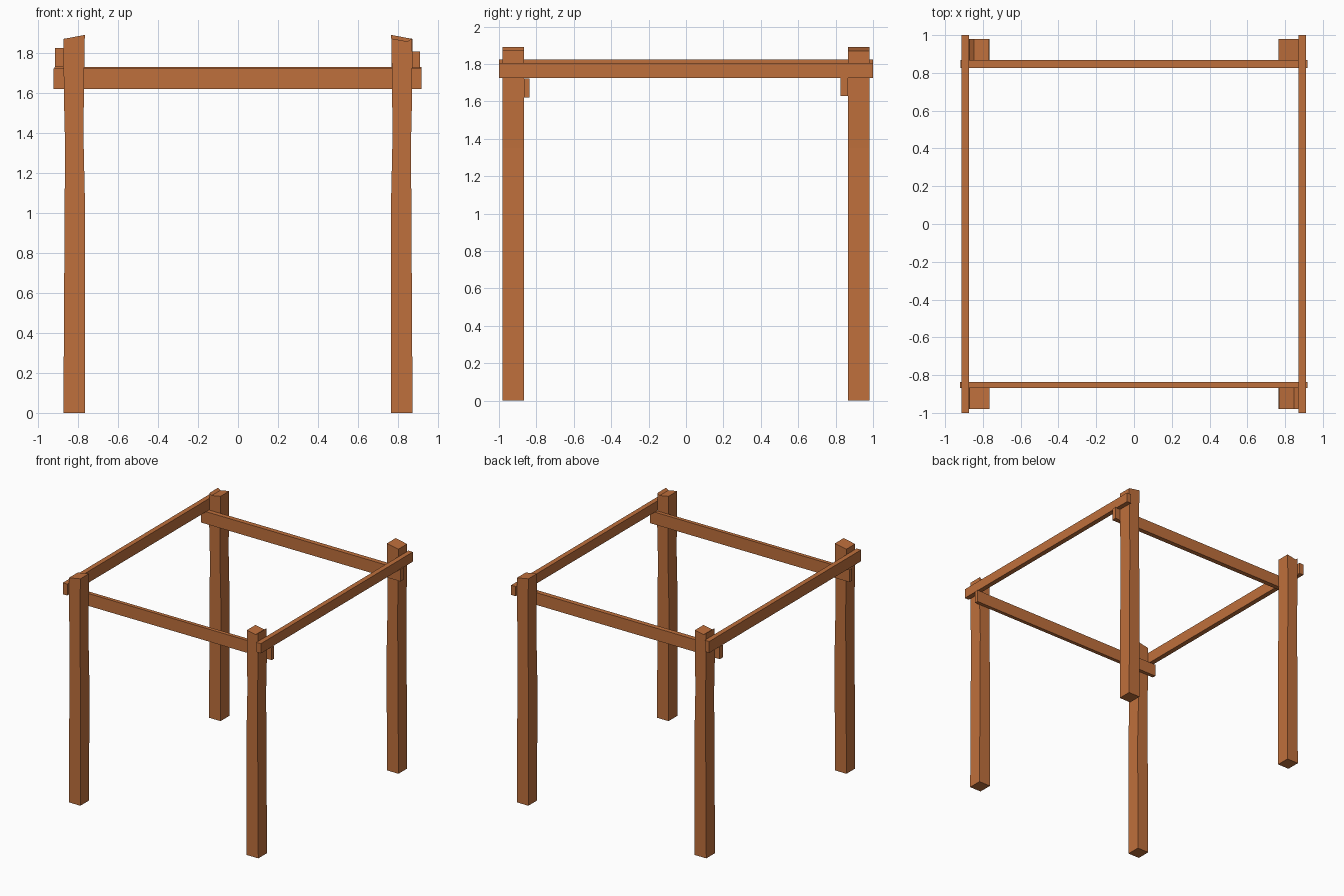
import bpy, bmesh

if "Cube" in bpy.data.objects:
    bpy.data.objects.remove(bpy.data.objects["Cube"])

wood = bpy.data.materials.new("wood")
wood.diffuse_color = (0.52, 0.16, 0.045, 1)
wood.use_nodes = True
wood.node_tree.nodes["Principled BSDF"].inputs["Base Color"].default_value = wood.diffuse_color


def finish(name, bm):
    bmesh.ops.recalc_face_normals(bm, faces=bm.faces)
    me = bpy.data.meshes.new(name)
    bm.to_mesh(me)
    bm.free()
    me.materials.append(wood)
    ob = bpy.data.objects.new(name, me)
    bpy.context.collection.objects.link(ob)


def prism(name, outline, y0, y1):
    """Extrude an x-z outline along y."""
    bm = bmesh.new()
    face = bm.faces.new([bm.verts.new((x, y0, z)) for x, z in outline])
    ext = bmesh.ops.extrude_face_region(bm, geom=[face])
    for v in ext["geom"]:
        if isinstance(v, bmesh.types.BMVert):
            v.co.y = y1
    finish(name, bm)


def beam(name, x0, x1, y0, y1, z0, z1):
    prism(name, [(x0, z0), (x1, z0), (x1, z1), (x0, z1)], y0, y1)


# Hand-hewn posts: outer and inner edges wander slightly with height
outer = [(0.873, 0), (0.867, 1.0), (0.865, 1.35), (0.871, 1.6)]
inner = [(0.771, 1.6), (0.772, 1.35), (0.764, 1.0), (0.766, 0)]
straight_top = [(0.872, 1.87), (0.766, 1.89)]
notched_top = [(0.870, 1.872), (0.848, 1.857), (0.767, 1.872)]

for name, sx, sy, top in (("front_left_post", -1, -1, straight_top),
                          ("back_right_post", 1, 1, straight_top),
                          ("front_right_post", 1, -1, notched_top),
                          ("back_left_post", -1, 1, notched_top)):
    outline = [(sx * x, z) for x, z in outer + top + inner]
    prism(name, outline, sy * 0.865, sy * 0.98)

# Cross beams, inside the posts
beam("front_beam", -0.922, 0.918, -0.867, -0.836, 1.62, 1.723)
beam("back_beam", -0.918, 0.918, 0.827, 0.867, 1.628, 1.73)

# Side beams, outside the posts and resting on the cross beams
beam("left_beam", -0.914, -0.873, -1, 1, 1.73, 1.825)
beam("right_beam", 0.87, 0.911, -1, 1, 1.725, 1.806)
